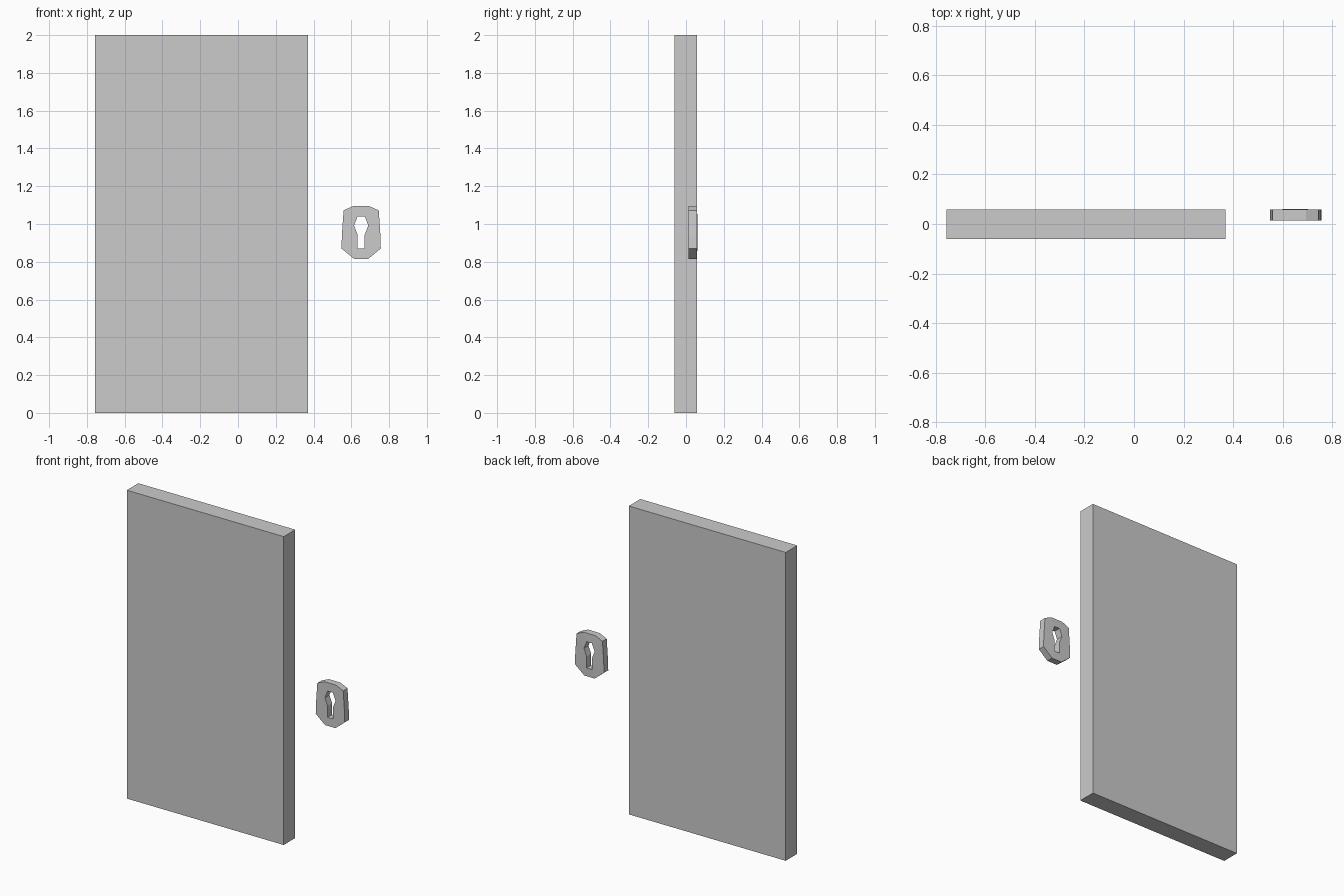
import bpy, bmesh

if "Cube" in bpy.data.objects:
    bpy.data.objects.remove(bpy.data.objects["Cube"])


def add_object(name, bm):
    bmesh.ops.recalc_face_normals(bm, faces=bm.faces)
    mesh = bpy.data.meshes.new(name)
    bm.to_mesh(mesh)
    bm.free()
    obj = bpy.data.objects.new(name, mesh)
    bpy.context.collection.objects.link(obj)
    return obj


# Door slab
X0, X1, Y0, Y1, HEIGHT = -0.756, 0.37, -0.06, 0.058, 2.0
bm = bmesh.new()
bmesh.ops.create_cube(bm, size=1)
bmesh.ops.scale(bm, vec=(X1 - X0, Y1 - Y0, HEIGHT), verts=bm.verts)
bmesh.ops.translate(bm, vec=((X0 + X1) / 2, (Y0 + Y1) / 2, HEIGHT / 2), verts=bm.verts)
add_object("door_panel", bm)

# Keyhole plate: right halves of outline and opening (half width, z), top to bottom
CENTRE = 0.652
outline = [(0.042, 1.095), (0.093, 1.072), (0.102, 0.94), (0.104, 0.87), (0.037, 0.815)]
opening = [(0.019, 1.04), (0.038, 0.992), (0.019, 0.944), (0.019, 0.907), (0.019, 0.87)]


def ring(bm, half, y):
    points = half + [(-x, z) for x, z in reversed(half)]
    return [bm.verts.new((CENTRE + x, y, z)) for x, z in points]


bm = bmesh.new()
rings = [ring(bm, outline, 0.014), ring(bm, outline, 0.058),
         ring(bm, opening, 0.06), ring(bm, opening, 0.014)]
# Outer wall, back face, keyhole wall, front face
for i, a in enumerate(rings):
    b = rings[(i + 1) % 4]
    for k in range(len(a)):
        n = (k + 1) % len(a)
        bm.faces.new((a[k], a[n], b[n], b[k]))
add_object("keyhole_plate", bm)
